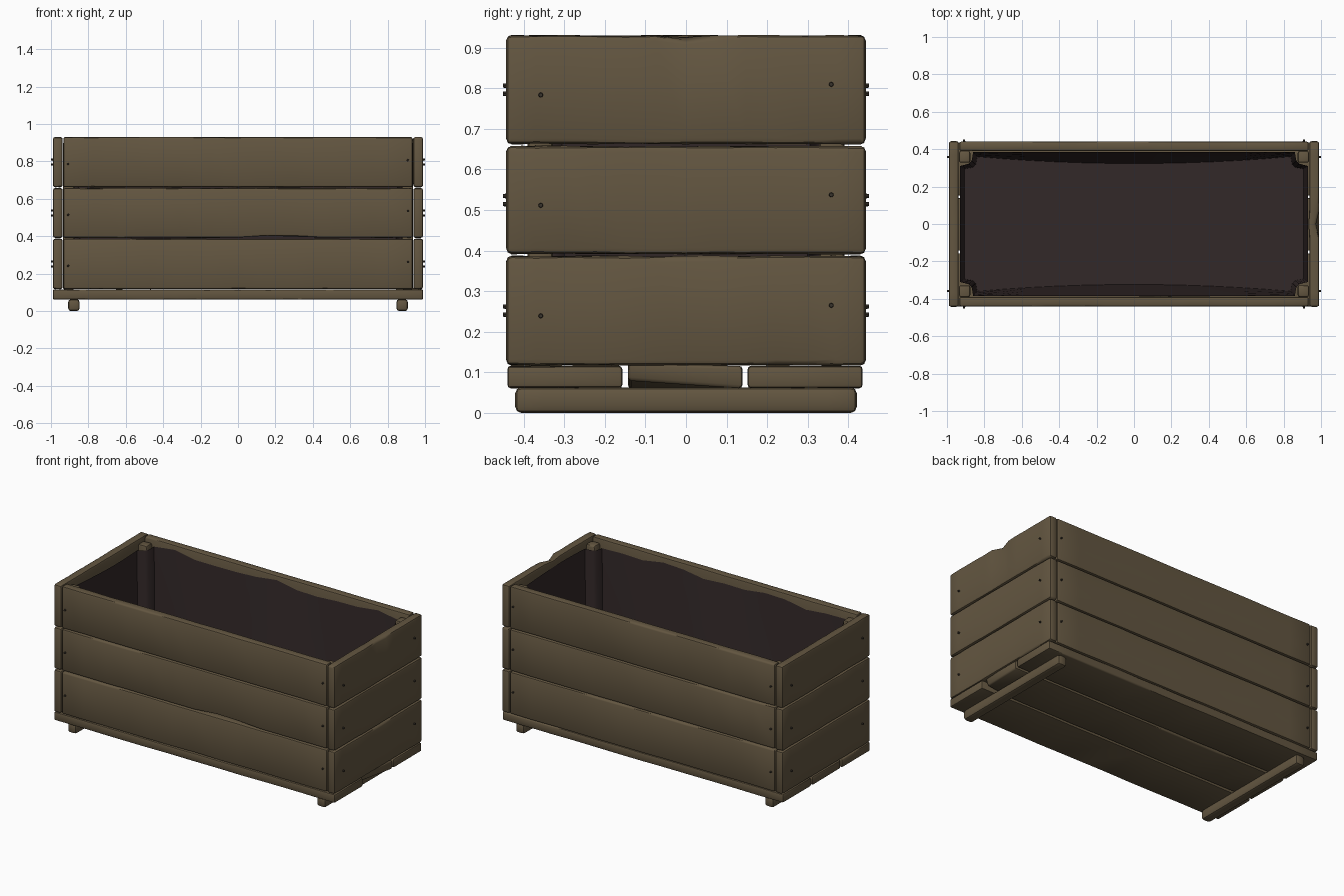
import bpy, bmesh, math, random
from mathutils import Vector

random.seed(4)
if "Cube" in bpy.data.objects:
    bpy.data.objects.remove(bpy.data.objects["Cube"])


def material(name, colour):
    m = bpy.data.materials.new(name)
    m.use_nodes = True
    m.diffuse_color = (*colour, 1)
    m.node_tree.nodes["Principled BSDF"].inputs["Base Color"].default_value = (*colour, 1)
    return m


WOOD = material("weathered wood", (0.125, 0.093, 0.052))
LINER = material("dark liner", (0.032, 0.021, 0.021))
NAIL = material("dark iron", (0.04, 0.033, 0.025))


def finish(name, bm, mat, angle=35):
    bmesh.ops.recalc_face_normals(bm, faces=bm.faces)
    mesh = bpy.data.meshes.new(name)
    bm.to_mesh(mesh)
    bm.free()
    mesh.materials.append(mat)
    ob = bpy.data.objects.new(name, mesh)
    bpy.context.collection.objects.link(ob)
    bpy.ops.object.select_all(action="DESELECT")
    ob.select_set(True)
    bpy.context.view_layer.objects.active = ob
    bpy.ops.object.shade_smooth_by_angle(angle=math.radians(angle))
    return ob


def board(name, lo, hi, bevel=0.011, cuts=12, wear=0.0015, dents=()):
    """Rounded plank, cut along its longest axis, with worn edges and dents."""
    lo, hi = Vector(lo), Vector(hi)
    size, mid = hi - lo, (lo + hi) / 2
    bm = bmesh.new()
    bmesh.ops.create_cube(bm, size=1)
    for v in bm.verts:
        v.co = mid + v.co * size
    bmesh.ops.bevel(bm, geom=bm.edges[:], offset=bevel, segments=2,
                    profile=0.5, affect="EDGES")
    axis = max(range(3), key=lambda i: size[i])
    normal = Vector([float(i == axis) for i in range(3)])
    for i in range(1, cuts):
        point = lo + normal * size[axis] * i / cuts
        bmesh.ops.bisect_plane(bm, geom=bm.verts[:] + bm.edges[:] + bm.faces[:],
                               plane_co=point, plane_no=normal)
    for v in bm.verts:
        v.co.z += random.uniform(-wear, wear)
        for centre, radius, push in dents:
            d = (v.co - Vector(centre)).length
            if d < radius:
                v.co += Vector(push) * (1 - d / radius)
    return finish(name, bm, WOOD)


# Wall planks in three rows
rows = [(0.118, 0.386), (0.392, 0.657), (0.663, 0.93)]
row_names = ["lower", "middle", "upper"]
for (z0, z1), row in zip(rows, row_names):
    for side, s in (("left", 1), ("right", -1)):
        xs = sorted((s * 0.937, s * 0.99))
        dents = []
        if s == 1 and row == "upper":
            dents = [((0.99, 0, 0.93), 0.07, (-0.02, 0, -0.012))]
        board(f"{row}_{side}_end_plank", (xs[0], -0.443, z0), (xs[1], 0.443, z1),
              bevel=0.013, dents=dents)
    for side, s in (("back", 1), ("front", -1)):
        ys = sorted((s * 0.39, s * 0.441))
        dents = []
        if s == -1 and row == "middle":
            dents = [((0.2, -0.441, z0), 0.22, (0, 0.006, 0.014))]
        board(f"{row}_{side}_plank", (-0.934, ys[0], z0), (0.934, ys[1], z1), dents=dents)

# Base slats running lengthwise
for name, y0, y1 in (("front", -0.44, -0.157), ("middle", -0.143, 0.139), ("back", 0.152, 0.435)):
    dents = [((0.99, -0.14, 0.062), 0.1, (-0.03, 0, 0.02))] if name == "middle" else []
    board(f"{name}_base_slat", (-0.99, y0, 0.062), (0.99, y1, 0.115),
          bevel=0.008, dents=dents)

# Runner feet and inner corner posts
for side, s in (("left", 1), ("right", -1)):
    xs = sorted((s * 0.847, s * 0.908))
    board(f"{side}_runner", (xs[0], -0.421, 0), (xs[1], 0.421, 0.063),
          bevel=0.015, wear=0)
    for end, t in (("back", 1), ("front", -1)):
        px, py = sorted((s * 0.875, s * 0.936)), sorted((t * 0.328, t * 0.39))
        board(f"{end}_{side}_post", (px[0], py[0], 0.115), (px[1], py[1], 0.905), cuts=4)


# Nails standing slightly proud of the planks
def nail(name, x, y, z, direction):
    bm = bmesh.new()
    bmesh.ops.create_cone(bm, cap_ends=True, segments=8, radius1=0.007,
                          radius2=0.005, depth=0.02)
    turn = Vector(direction).to_track_quat("Z", "Y")
    for v in bm.verts:
        v.co = turn @ v.co + Vector((x, y, z))
    finish(name, bm, NAIL)


for (z0, z1), row in zip(rows, row_names):
    for s in (-1, 1):
        for t in (-1, 1):
            tag = f"{row}_{'left' if s > 0 else 'right'}_{'back' if t > 0 else 'front'}"
            zc = (z0 + z1) / 2
            nail(f"{tag}_end_nail", s * 0.99, t * 0.358, zc + s * t * 0.013, (s, 0, 0))
            nail(f"{tag}_side_nail", s * 0.908, t * 0.441, zc + s * 0.01, (0, t, 0))


# Sagging liner: notched around the posts at the rim, bowed inward below
def liner_ring(depth):
    corner = [(0.93, 0.31), (0.885, 0.322), (0.868, 0.338), (0.86, 0.385)]
    loop = []
    for sx, sy in ((1, 1), (-1, 1), (-1, -1), (1, -1)):
        pts = [(sx * x, sy * y) for x, y in corner]
        loop += pts if sx * sy > 0 else pts[::-1]
    ring = []
    for i, a in enumerate(loop):
        b = loop[(i + 1) % len(loop)]
        steps = 12 if (Vector(a) - Vector(b)).length > 0.3 else 1
        for k in range(steps):
            x, y = Vector(a).lerp(Vector(b), k / steps)
            bow_y = 1 - 0.05 * depth - 0.11 * depth * (1 - (x / 0.93) ** 2)
            bow_x = 1 - 0.025 * depth
            z = 0.885 + 0.012 * math.sin(9 * x + 5 * y) + 0.008 * math.cos(17 * x)
            ring.append((x * bow_x, y * bow_y, z + (0.13 - z) * depth))
    return ring


bm = bmesh.new()
rings = [[bm.verts.new(p) for p in liner_ring(d)] for d in (0, 0.1, 0.3, 0.6, 0.95, 1)]
for upper, lower in zip(rings, rings[1:]):
    for i in range(len(upper)):
        j = (i + 1) % len(upper)
        bm.faces.new((upper[i], upper[j], lower[j], lower[i]))
bm.faces.new(rings[-1])
liner = finish("liner", bm, LINER, 50)
liner.data.flip_normals()
